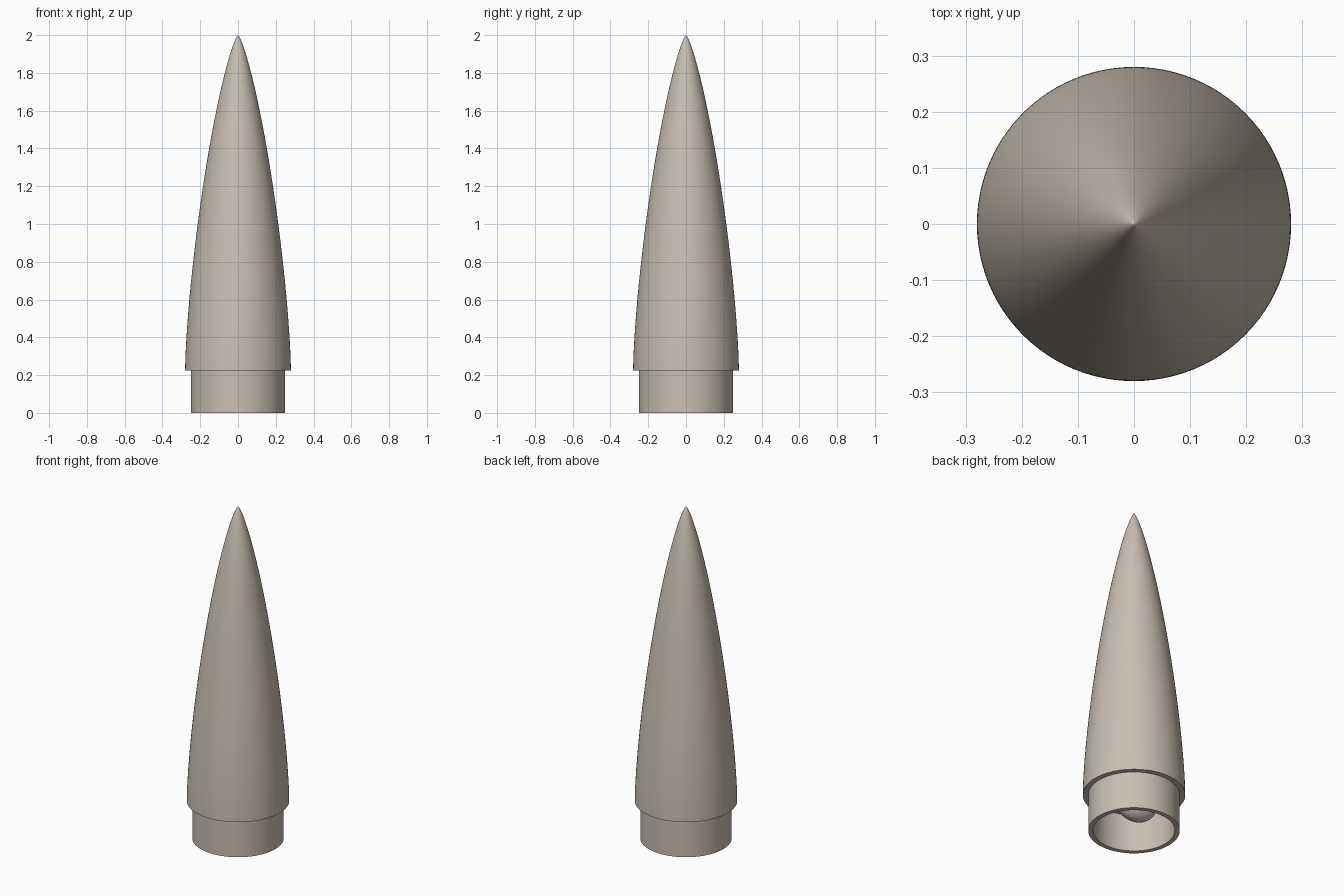
import bpy, bmesh, math

if "Cube" in bpy.data.objects:
    bpy.data.objects.remove(bpy.data.objects["Cube"])

mat = bpy.data.materials.new("warm_grey")
mat.diffuse_color = (0.58, 0.52, 0.44, 1)
mat.use_nodes = True
mat.node_tree.nodes["Principled BSDF"].inputs["Base Color"].default_value = mat.diffuse_color

SEG = 96
NOSE_R, NOSE_Z, TIP_Z = 0.28, 0.225, 2.0
SHOULDER_R, BORE_R = 0.25, 0.223


def finish(bm, name):
    bmesh.ops.remove_doubles(bm, verts=bm.verts, dist=1e-5)
    bmesh.ops.recalc_face_normals(bm, faces=bm.faces)
    mesh = bpy.data.meshes.new(name)
    bm.to_mesh(mesh)
    bm.free()
    mesh.materials.append(mat)
    obj = bpy.data.objects.new(name, mesh)
    bpy.context.collection.objects.link(obj)
    bpy.ops.object.select_all(action='DESELECT')
    obj.select_set(True)
    bpy.context.view_layer.objects.active = obj
    bpy.ops.object.shade_smooth_by_angle(angle=math.radians(30))
    return obj


def lathe(name, profile):
    """Spin an (r, z) profile around the vertical axis."""
    bm = bmesh.new()
    verts = [bm.verts.new((r, 0, z)) for r, z in profile]
    edges = [bm.edges.new(pair) for pair in zip(verts, verts[1:])]
    bmesh.ops.spin(bm, geom=verts + edges, cent=(0, 0, 0), axis=(0, 0, 1),
                   angle=math.tau, steps=SEG, use_duplicate=False)
    return finish(bm, name)


def nose_radius(theta):
    """Radius of a minimum-drag nose curve, theta 0 at the tip, pi at the base."""
    return NOSE_R * math.sqrt(max(0, theta - math.sin(2 * theta) / 2) / math.pi)


# Nose cone and hollow shoulder, one continuous turned body
STEPS = 48
nose = []
for i in range(STEPS + 1):
    theta = math.pi * (1 - i / STEPS)
    z = TIP_Z - (TIP_Z - NOSE_Z) * (1 - math.cos(theta)) / 2
    nose.append((nose_radius(theta), z))
shoulder = [(0, NOSE_Z), (BORE_R, NOSE_Z), (BORE_R, 0), (SHOULDER_R, 0), (SHOULDER_R, NOSE_Z)]
lathe("nose_cone", shoulder + nose)

# Half-ring cord loop hanging from the bulkhead inside the shoulder
bm = bmesh.new()
LOOP_R, TUBE_R = 0.11, 0.05
ring = [bm.verts.new((LOOP_R + TUBE_R * math.cos(a), TUBE_R * math.sin(a), NOSE_Z))
        for a in (math.tau * k / 24 for k in range(24))]
loop_edges = [bm.edges.new((ring[k], ring[(k + 1) % 24])) for k in range(24)]
bmesh.ops.spin(bm, geom=ring + loop_edges, cent=(0, 0, NOSE_Z), axis=(0, 1, 0),
               angle=math.pi, steps=32, use_duplicate=False)
finish(bm, "cord_loop")
